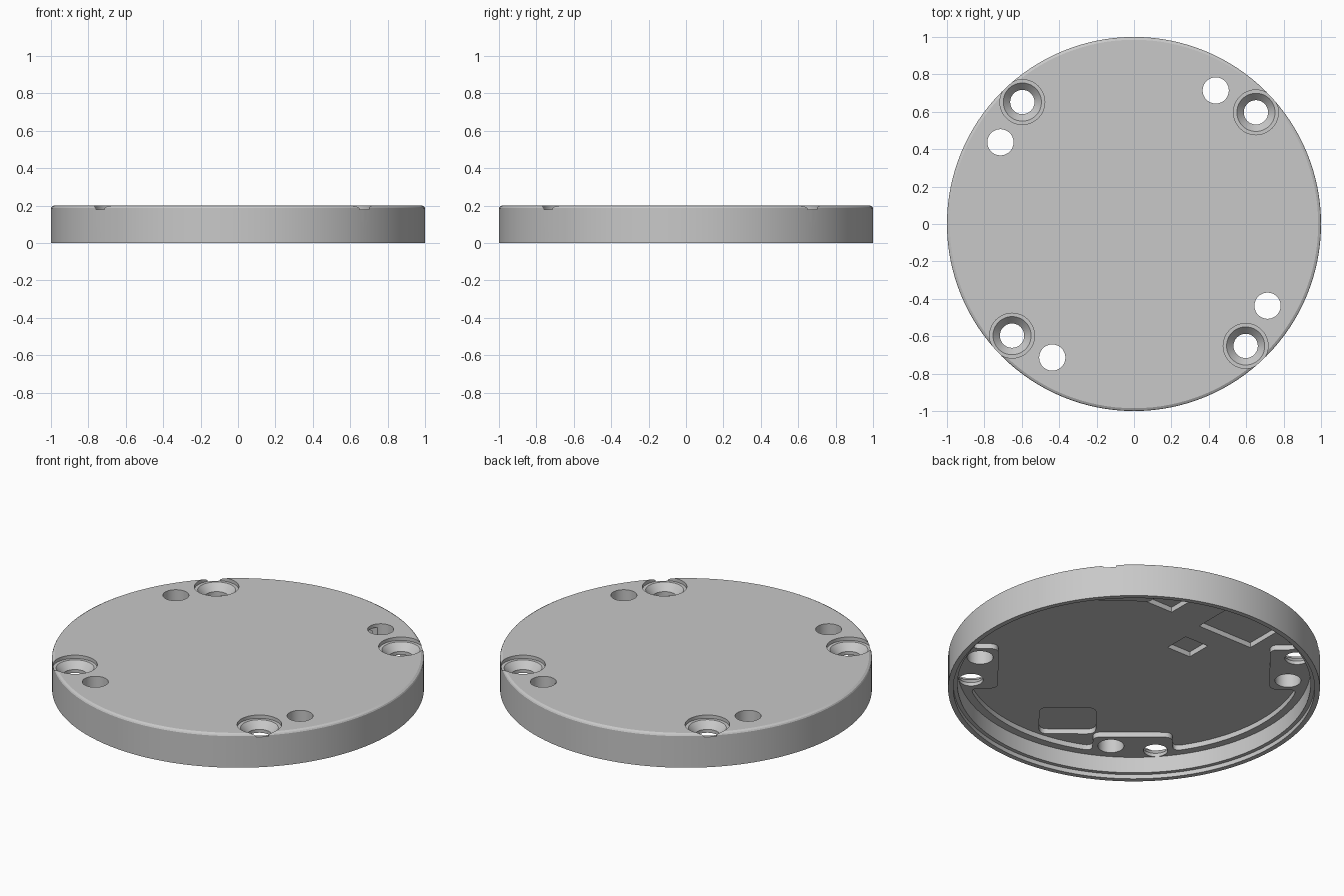
import bpy, bmesh, math
from mathutils import Vector, Matrix

if "Cube" in bpy.data.objects:
    bpy.data.objects.remove(bpy.data.objects["Cube"])

# One plain grey material
grey = bpy.data.materials.new("light grey")
grey.use_nodes = True
COLOUR = (0.58, 0.58, 0.58, 1)
grey.diffuse_color = COLOUR
grey.node_tree.nodes["Principled BSDF"].inputs["Base Color"].default_value = COLOUR

BOSS_ANGLE = math.radians(50.5)


def to_object(name, bm):
    bmesh.ops.recalc_face_normals(bm, faces=bm.faces)
    mesh = bpy.data.meshes.new(name)
    bm.to_mesh(mesh)
    bm.free()
    mesh.materials.append(grey)
    ob = bpy.data.objects.new(name, mesh)
    bpy.context.collection.objects.link(ob)
    return ob


def lathe(name, profile, sides, centre=(0, 0)):
    """Closed solid turned from (radius, z) points about a vertical axis."""
    bm = bmesh.new()
    rings = []
    for r, z in profile:
        rings.append([bm.verts.new((centre[0] + r * math.cos(2 * math.pi * i / sides),
                                    centre[1] + r * math.sin(2 * math.pi * i / sides), z))
                      for i in range(sides)])
    for low, high in zip(rings, rings[1:]):
        for i in range(sides):
            j = (i + 1) % sides
            bm.faces.new((low[i], low[j], high[j], high[i]))
    bm.faces.new(rings[0])
    bm.faces.new(rings[-1])
    return to_object(name, bm)


def prism(name, outline, z0, z1):
    bm = bmesh.new()
    face = bm.faces.new([bm.verts.new((p[0], p[1], z0)) for p in outline])
    moved = bmesh.ops.extrude_face_region(bm, geom=[face])["geom"]
    bmesh.ops.translate(bm, vec=(0, 0, z1 - z0),
                        verts=[v for v in moved if isinstance(v, bmesh.types.BMVert)])
    return to_object(name, bm)


def rounded(before, corner, after, radius, steps=6):
    """Points of a soft curve replacing one corner."""
    a = corner + (before - corner).normalized() * radius
    b = corner + (after - corner).normalized() * radius
    return [a * (1 - t) ** 2 + corner * 2 * t * (1 - t) + b * t * t
            for t in (i / steps for i in range(steps + 1))]


def rounded_box(centre, size, angle, radius):
    turn = Matrix.Rotation(angle, 2)
    pts = [turn @ Vector((sx * size[0] / 2, sy * size[1] / 2)) + Vector(centre)
           for sx, sy in ((-1, -1), (1, -1), (1, 1), (-1, 1))]
    if not radius:
        return pts
    return [p for i in range(4)
            for p in rounded(pts[i - 1], pts[i], pts[(i + 1) % 4], radius)]


def cavity_outline(r=0.905, inner=0.73, half=0.215):
    """Circle with a rounded notch left for each of the four hole bosses."""
    out = []
    mouth = math.sqrt(r * r - half * half)
    edge = math.radians(18)
    for k in range(4):
        turn = Matrix.Rotation(BOSS_ANGLE + k * math.pi / 2, 2)
        start = Vector((r * math.cos(edge), -r * math.sin(edge)))
        path = [start, Vector((mouth, -half)), Vector((inner, -half)),
                Vector((inner, half)), Vector((mouth, half)),
                Vector((start.x, -start.y))]
        for i in range(1, 5):
            out += [turn @ p for p in rounded(path[i - 1], path[i], path[i + 1], 0.05)]
        for i in range(25):
            a = edge + (math.pi / 2 - 2 * edge) * i / 24
            out.append(turn @ Vector((r * math.cos(a), r * math.sin(a))))
    return out


# Solid disc with a softened top edge
cover = lathe("round_cover", [(1, 0), (1, 0.187), (0.996, 0.194), (0.985, 0.2)], 128)

# Hollow underside: stepped lip, main bore, deeper floor around the bosses
cutters = [
    lathe("lip_step_cutter", [(0.972, -0.1), (0.972, 0.025)], 128),
    lathe("bore_cutter", [(0.95, -0.1), (0.95, 0.12)], 128),
    prism("floor_cutter", cavity_outline(), 0.05, 0.15),
]

# Shallow pockets in the inner floor
pockets = [((-0.10, 0.33), (0.155, 0.15), 0, 0),
           ((-0.184, 0.66), (0.36, 0.24), 0, 0),
           ((0.305, 0.66), (0.2, 0.2), 0, 0)]
c, s = math.cos(BOSS_ANGLE), math.sin(BOSS_ANGLE)
u, v = -0.352, -0.61
pockets.append(((v * c - u * s, v * s + u * c), (0.28, 0.305), BOSS_ANGLE, 0.05))
for centre, size, angle, radius in pockets:
    cutters.append(prism("pocket_cutter", rounded_box(centre, size, angle, radius), 0.1, 0.18))

# Four pairs of holes: one countersunk, one plain
for k in range(4):
    turn = Matrix.Rotation(k * math.pi / 2, 2)
    sunk = turn @ Vector((0.652, 0.597))
    plain = turn @ Vector((0.437, 0.714))
    cutters.append(lathe("countersunk_hole_cutter",
                         [(0.065, 0.05), (0.065, 0.14), (0.102, 0.18),
                          (0.12, 0.18), (0.12, 0.3)], 48, sunk))
    cutters.append(lathe("plain_hole_cutter", [(0.07, 0.05), (0.07, 0.3)], 48, plain))

bpy.context.view_layer.objects.active = cover
for cutter in cutters:
    mod = cover.modifiers.new("cut", "BOOLEAN")
    mod.operation = "DIFFERENCE"
    mod.solver = "EXACT"
    mod.object = cutter
    bpy.ops.object.modifier_apply(modifier=mod.name)
    bpy.data.objects.remove(cutter)

# Smooth curved walls, keep edges crisp
bpy.ops.object.select_all(action="DESELECT")
cover.select_set(True)
bpy.ops.object.shade_smooth_by_angle(angle=math.radians(25))
